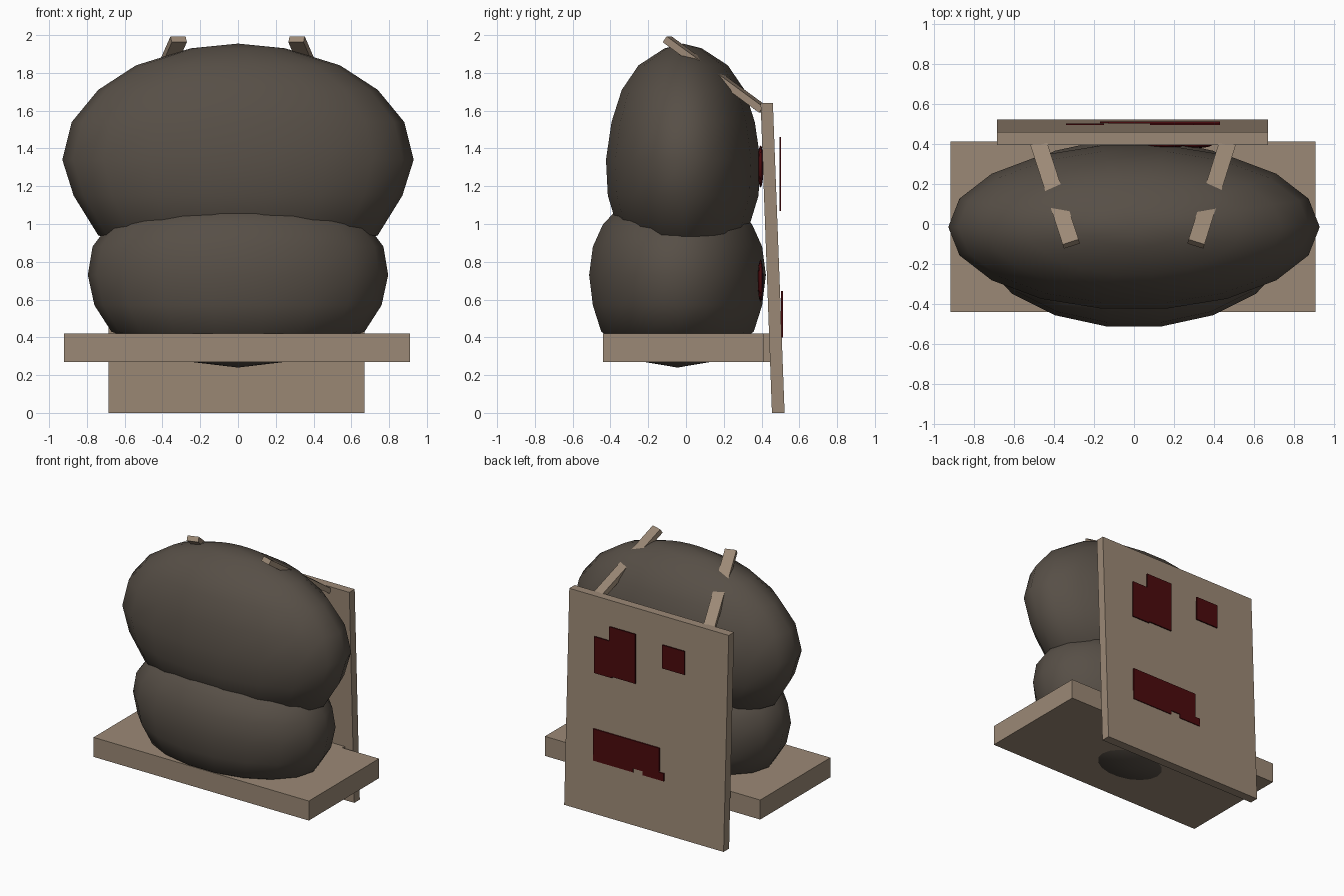
import bpy, bmesh, math
from mathutils import Vector

if "Cube" in bpy.data.objects:
    bpy.data.objects.remove(bpy.data.objects["Cube"], do_unlink=True)


def material(name, rgb):
    m = bpy.data.materials.new(name)
    m.use_nodes = True
    m.diffuse_color = (*rgb, 1)
    bsdf = m.node_tree.nodes["Principled BSDF"]
    bsdf.inputs["Base Color"].default_value = (*rgb, 1)
    bsdf.inputs["Roughness"].default_value = 0.9
    return m


WOOD = material("tan wood", (0.33, 0.25, 0.18))
HIDE = material("dark brown", (0.095, 0.078, 0.062))
RED = material("dark red", (0.07, 0.003, 0.004))


def finish(bm, name, mat, smooth=False):
    bmesh.ops.recalc_face_normals(bm, faces=bm.faces)
    mesh = bpy.data.meshes.new(name)
    bm.to_mesh(mesh)
    bm.free()
    mesh.materials.append(mat)
    for p in mesh.polygons:
        p.use_smooth = smooth
    ob = bpy.data.objects.new(name, mesh)
    bpy.context.collection.objects.link(ob)
    return ob


def box(name, mat, x, y, z):
    """Box between the given pairs of limits."""
    bm = bmesh.new()
    bmesh.ops.create_cube(bm, size=1)
    for v in bm.verts:
        v.co = [(a + b) / 2 + c * (b - a) for (a, b), c in zip((x, y, z), v.co)]
    return finish(bm, name, mat)


def extrude(name, mat, outline, offset):
    """Solid from a flat outline swept along an offset."""
    bm = bmesh.new()
    face = bm.faces.new([bm.verts.new(p) for p in outline])
    out = bmesh.ops.extrude_face_region(bm, geom=[face])
    moved = [g for g in out["geom"] if isinstance(g, bmesh.types.BMVert)]
    bmesh.ops.translate(bm, verts=moved, vec=offset)
    return finish(bm, name, mat)


def cushion(name, rings, bottom, top, cy, count=18):
    """Plump rounded form lofted through elliptical rings (z, rx, ry)."""
    bm = bmesh.new()
    loops = []
    for z, rx, ry in rings:
        angles = [math.tau * i / count for i in range(count)]
        loops.append([bm.verts.new((rx * math.cos(a), cy + ry * math.sin(a), z))
                      for a in angles])
    low = bm.verts.new((0, cy, bottom))
    high = bm.verts.new((0, cy, top))
    for i in range(count):
        j = (i + 1) % count
        bm.faces.new((low, loops[0][j], loops[0][i]))
        bm.faces.new((high, loops[-1][i], loops[-1][j]))
        for a, b in zip(loops, loops[1:]):
            bm.faces.new((a[i], a[j], b[j], b[i]))
    return finish(bm, name, HIDE, True)


# Two stacked cushions
cushion("lower_cushion", [(.27, .25, .18), (.43, .67, .41), (.57, .76, .455),
                          (.73, .795, .475), (.88, .77, .455), (1.0, .68, .40),
                          (1.08, .5, .32)], .24, 1.14, -.045)
cushion("upper_cushion", [(.83, .45, .2), (.94, .74, .34), (1.15, .87, .405),
                          (1.34, .93, .415), (1.54, .88, .385), (1.71, .74, .33),
                          (1.84, .54, .24), (1.93, .25, .1)], .79, 1.955, -.015)

# Seat slab and its joint to the back board
box("seat", WOOD, (-.92, .91), (-.44, .413), (.27, .42))
box("seat_joint", WOOD, (-.62, .6), (.4, .46), (.27, .42))

# Leaning back board
extrude("back_board", WOOD,
        [(-.685, .455, 0), (-.685, .522, 0), (-.685, .46, 1.64), (-.685, .395, 1.64)],
        (1.355, 0, 0))

# Sloping bars that come forward over the top
for side, name in ((-1, "right_bar"), (1, "left_bar")):
    start = Vector((side * .475 - .005, .41, 1.605))
    end = Vector((side * .312 - .002, -.1, 1.978))
    axis = (end - start).normalized()
    across = axis.cross(Vector((0, 0, 1))).normalized()
    up = across.cross(axis)
    corners = [start + across * s * .042 + up * t * .019
               for s, t in ((-1, -1), (1, -1), (1, 1), (-1, 1))]
    extrude(name, WOOD, corners, end - start)


# Painted patches on the back
def patch(name, points, y):
    extrude(name, RED, [(x, y, z) for x, z in points], (0, .009, 0))


patch("large_upper_patch", [(.43, 1.07), (.43, 1.35), (.3, 1.35), (.3, 1.46),
                            (.08, 1.46), (.08, 1.08), (.28, 1.08), (.28, 1.07)], .495)
patch("small_upper_patch", [(-.15, 1.26), (-.15, 1.44), (-.34, 1.44), (-.34, 1.26)], .495)
patch("lower_patch", [(.43, .4), (.43, .645), (-.13, .645), (-.13, .46), (-.17, .46),
                      (-.17, .4), (.01, .4), (.01, .43), (.09, .43), (.09, .4)], .504)

# Small red pads between the cushions and the board
for name, x, z in (("upper_pad", .16, 1.305), ("lower_pad", .3, .7)):
    bm = bmesh.new()
    bmesh.ops.create_uvsphere(bm, u_segments=14, v_segments=8, radius=1)
    for v in bm.verts:
        v.co = (x + v.co.x * .09, .395 + v.co.y * .015, z + v.co.z * .112)
    finish(bm, name, RED, True)
